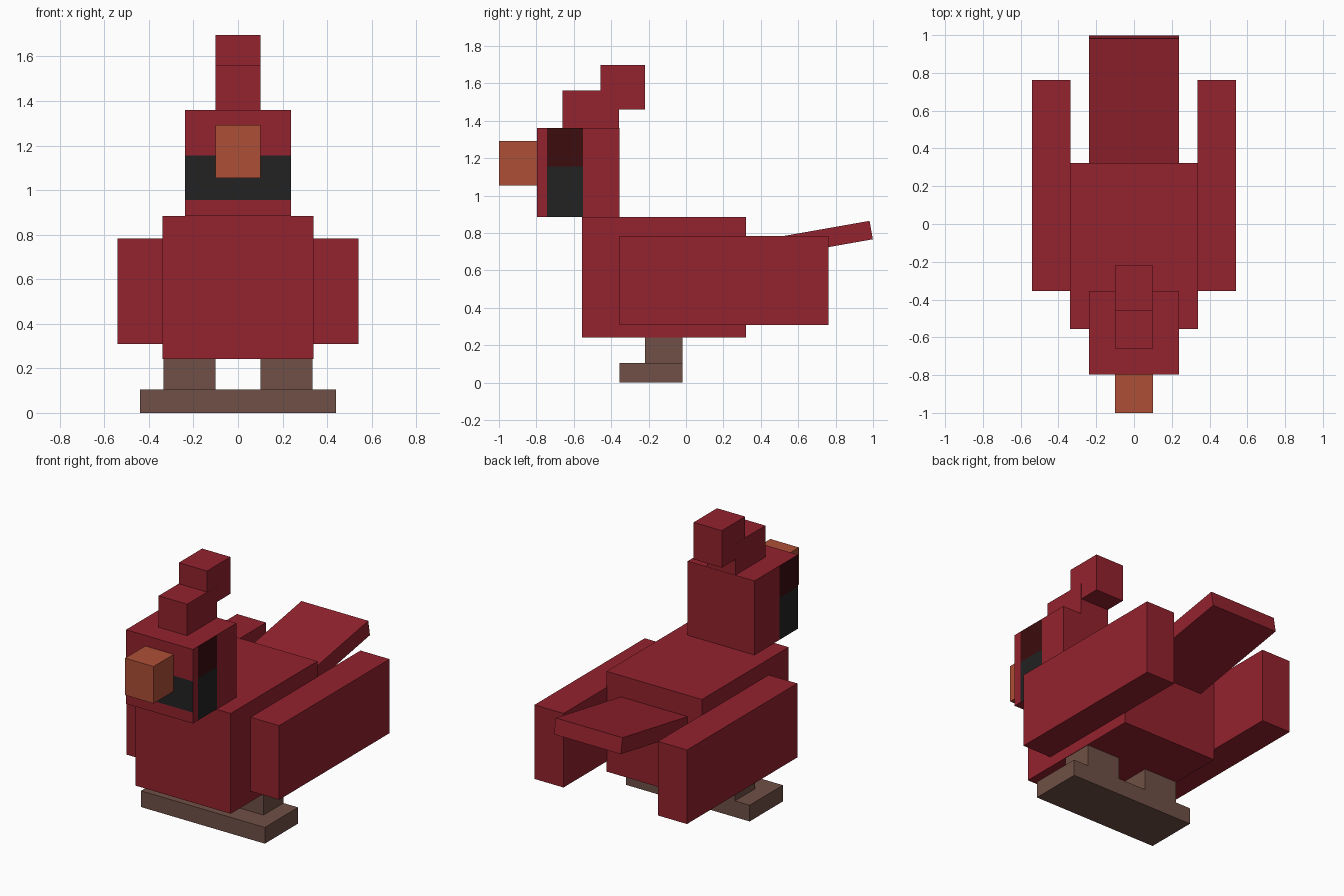
import bpy, bmesh
from math import radians
from mathutils import Matrix, Vector

cube = bpy.data.objects.get("Cube")
if cube:
    bpy.data.objects.remove(cube, do_unlink=True)


def material(name, rgb):
    """Flat material from an sRGB colour given in 0-255."""
    lin = [(c / 255 / 12.92) if c < 11 else ((c / 255 + 0.055) / 1.055) ** 2.4 for c in rgb]
    m = bpy.data.materials.new(name)
    m.use_nodes = True
    m.diffuse_color = (*lin, 1)
    bsdf = next(n for n in m.node_tree.nodes if n.type == 'BSDF_PRINCIPLED')
    bsdf.inputs["Base Color"].default_value = (*lin, 1)
    return m


RED = material("feather_red", (148, 34, 46))
DARK = material("cheek_dark_red", (60, 12, 13))
BLACK = material("mask_black", (34, 34, 34))
ORANGE = material("beak_orange", (174, 79, 54))
BROWN = material("leg_brown", (112, 80, 70))


def box(name, x, y, z, *mats):
    """Box spanning three (low, high) ranges."""
    lo, hi = Vector((x[0], y[0], z[0])), Vector((x[1], y[1], z[1]))
    bm = bmesh.new()
    bmesh.ops.create_cube(bm, size=1)
    bm.transform(Matrix.Translation((lo + hi) / 2) @ Matrix.Diagonal((*(hi - lo), 1)))
    mesh = bpy.data.meshes.new(name)
    bm.to_mesh(mesh)
    bm.free()
    for m in mats:
        mesh.materials.append(m)
    obj = bpy.data.objects.new(name, mesh)
    bpy.context.collection.objects.link(obj)
    return obj


def cut(obj, axis, positions):
    """Slice a box's faces at positions along an axis."""
    bm = bmesh.new()
    bm.from_mesh(obj.data)
    for p in positions:
        co, no = Vector(), Vector()
        co[axis], no[axis] = p, 1
        bmesh.ops.bisect_plane(bm, geom=bm.verts[:] + bm.edges[:] + bm.faces[:],
                               plane_co=co, plane_no=no)
    bm.to_mesh(obj.data)
    bm.free()


# Body and wings
box("body", (-.338, .338), (-.557, .322), (.242, .885), RED)
for side, s in (("left", 1), ("right", -1)):
    wing_x = sorted((s * .335, s * .541))
    leg_x = sorted((s * .1, s * .335))
    box(side + "_wing", wing_x, (-.355, .763), (.309, .784), RED)
    box(side + "_leg", leg_x, (-.22, -.018), (.1, .245), BROWN)

# Joined feet
box("feet", (-.439, .439), (-.355, -.018), (0, .104), BROWN)

# Tail: a slab hinged inside the body and tilted up
tail = box("tail", (-.237, .237), (0, .69), (-.1, 0), RED)
tail.data.transform(Matrix.Translation((0, .302, .745)) @ Matrix.Rotation(radians(10), 4, 'X'))

# Head with painted mask and cheeks
head = box("head", (-.237, .237), (-.796, -.355), (.885, 1.36), RED, BLACK, DARK)
cut(head, 1, (-.742, -.61, -.55))
cut(head, 2, (.955, 1.155))
for f in head.data.polygons:
    c, n = f.center, f.normal
    if n.y < -.5 and .955 < c.z < 1.155:
        f.material_index = 1
    elif (n.x < -.5 and c.y < -.61) or (n.x > .5 and -.742 < c.y < -.55):
        f.material_index = 2 if c.z > 1.155 else 1

# Beak and stepped comb
box("beak", (-.101, .101), (-1, -.796), (1.055, 1.292), ORANGE)
box("lower_comb", (-.101, .101), (-.66, -.357), (1.36, 1.562), RED)
box("upper_comb", (-.1, .1), (-.457, -.22), (1.46, 1.697), RED)
